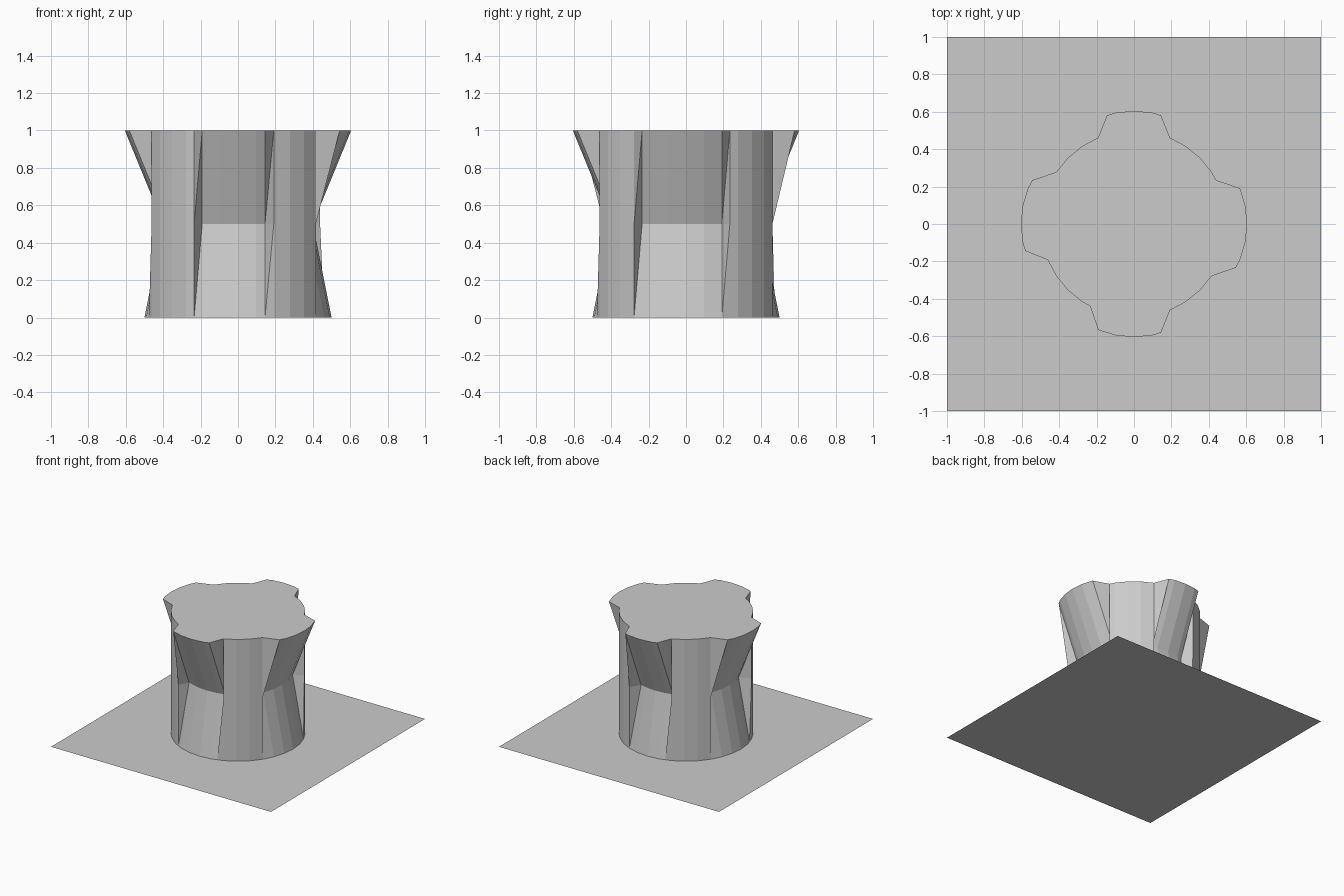
import bpy, bmesh, math
from mathutils import Vector

if "Cube" in bpy.data.objects:
    bpy.data.objects.remove(bpy.data.objects["Cube"])

# Ground sheet
bpy.ops.mesh.primitive_plane_add(size=2)
bpy.context.object.name = "base_sheet"

# 32-sided outline with edge midpoints, 64 points counter-clockwise from +x
corner = [Vector((0.5 * math.cos(i * math.tau / 32), 0.5 * math.sin(i * math.tau / 32)))
          for i in range(32)]
outline = []
for i in range(32):
    outline += [corner[i], (corner[i] + corner[(i + 1) % 32]) / 2]

# Panels pushed along an axis: (first point, last point, direction)
panels = [(-5, 4, Vector((1, 0))), (13, 19, Vector((0, 1))),
          (27, 35, Vector((-1, 0))), (44, 51, Vector((0, -1)))]
shift = [Vector((0, 0))] * 64
for first, last, direction in panels:
    for i in range(first, last + 1):
        shift[i % 64] = direction

# Pillar with waisted panels: circle at the base, sunk halfway, flared at the top
bm = bmesh.new()
rings = []
for z, amount in ((0, 0), (0.5, -0.1), (1, 0.105)):
    rings.append([bm.verts.new((*(p + s * amount), z)) for p, s in zip(outline, shift)])
for low, high in zip(rings, rings[1:]):
    for i in range(64):
        j = (i + 1) % 64
        bm.faces.new((low[i], low[j], high[j]))
        bm.faces.new((low[i], high[j], high[i]))
bm.faces.new(rings[-1])
bm.faces.new(rings[0][::-1])

mesh = bpy.data.meshes.new("pillar")
bm.to_mesh(mesh)
bm.free()
bpy.context.collection.objects.link(bpy.data.objects.new("pillar", mesh))
